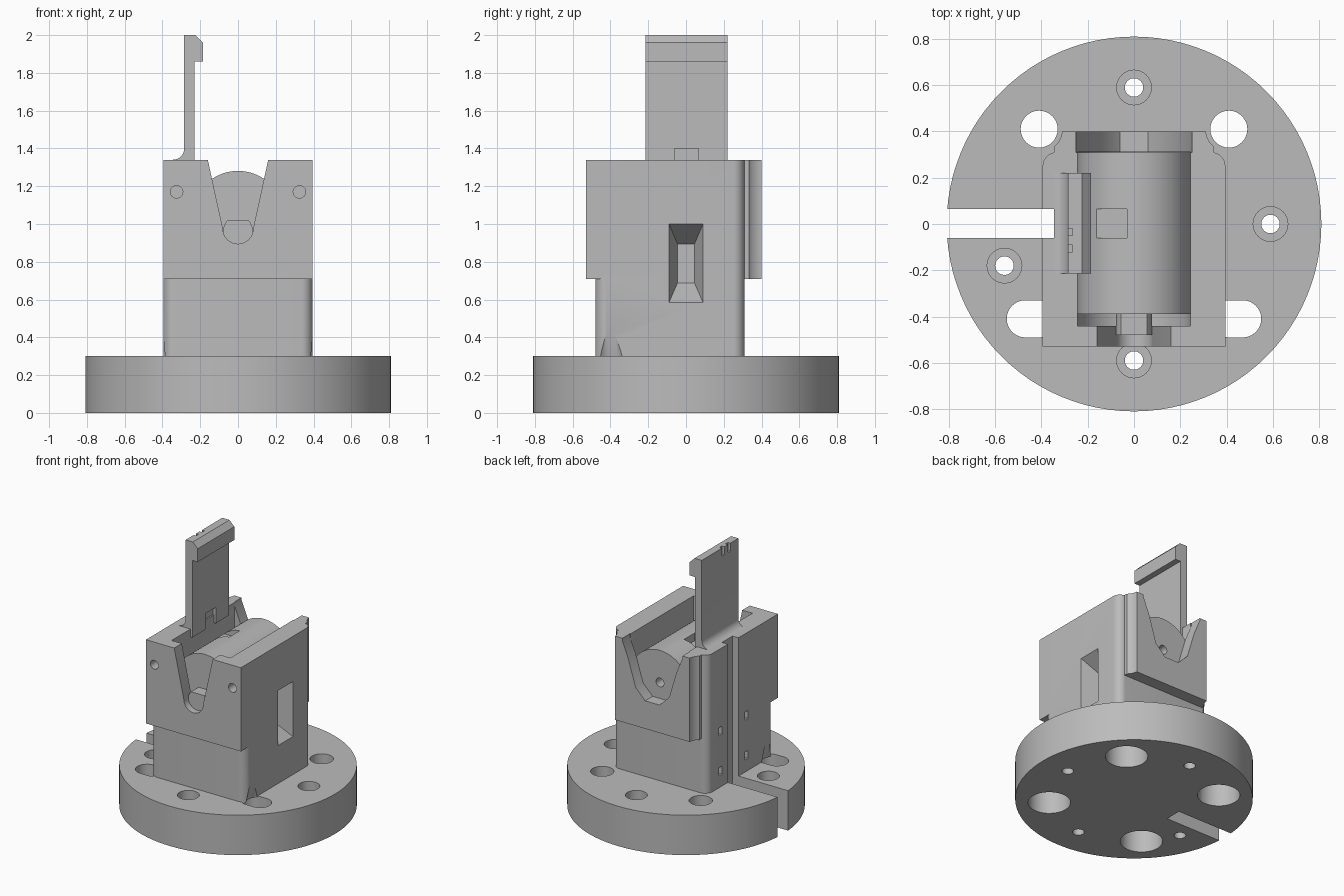
import bpy, bmesh, math
from mathutils import Vector

if "Cube" in bpy.data.objects:
    bpy.data.objects.remove(bpy.data.objects["Cube"])

grey = bpy.data.materials.new("plain grey")
grey.use_nodes = True
grey.diffuse_color = (0.5, 0.5, 0.5, 1)
grey.node_tree.nodes["Principled BSDF"].inputs["Base Color"].default_value = (0.5, 0.5, 0.5, 1)


def prism(name, pts, axis, lo, hi, top_scale=1.0, centre=(0, 0)):
    """Extrude a 2D outline along an axis, optionally tapering the far end."""
    place = {"x": lambda a, b, t: (t, a, b),
             "y": lambda a, b, t: (a, t, b),
             "z": lambda a, b, t: (a, b, t)}[axis]
    bm = bmesh.new()
    ends = []
    for t, s in ((lo, 1.0), (hi, top_scale)):
        ends.append([bm.verts.new(place(centre[0] + (a - centre[0]) * s,
                                        centre[1] + (b - centre[1]) * s, t)) for a, b in pts])
    bm.faces.new(ends[0])
    bm.faces.new(ends[1])
    n = len(pts)
    for i in range(n):
        j = (i + 1) % n
        bm.faces.new((ends[0][i], ends[0][j], ends[1][j], ends[1][i]))
    bmesh.ops.recalc_face_normals(bm, faces=bm.faces)
    mesh = bpy.data.meshes.new(name)
    bm.to_mesh(mesh)
    bm.free()
    mesh.materials.append(grey)
    ob = bpy.data.objects.new(name, mesh)
    bpy.context.collection.objects.link(ob)
    return ob


def arc(cx, cy, r, start=0, end=360, n=32):
    full = end - start == 360
    steps = n if full else n + 1
    angles = [math.radians(start + (end - start) * i / n) for i in range(steps)]
    return [(cx + r * math.cos(a), cy + r * math.sin(a)) for a in angles]


def box(name, x0, x1, y0, y1, z0, z1):
    return prism(name, [(x0, y0), (x1, y0), (x1, y1), (x0, y1)], "z", z0, z1)


def rod(name, a, b, r, axis, lo, hi, n=32, top_scale=1.0):
    return prism(name, arc(a, b, r, n=n), axis, lo, hi, top_scale, (a, b))


def combine(target, others, operation="DIFFERENCE"):
    """Apply booleans in turn and discard the helper objects."""
    for other in others:
        mod = target.modifiers.new("cut", "BOOLEAN")
        mod.operation, mod.object, mod.solver = operation, other, "EXACT"
        bpy.context.view_layer.objects.active = target
        bpy.ops.object.modifier_apply(modifier=mod.name)
        bpy.data.objects.remove(other)


# Round base with bolt holes, counterbores and a side slot
base = rod("round_base", 0, 0, 0.81, "z", 0, 0.30, n=96)
cuts = [box("slot", -1, -0.345, -0.06, 0.065, -0.1, 0.4)]
for x, y in ((0, 0.59), (0.59, 0), (0, -0.59), (-0.56, -0.18)):
    cuts += [rod("hole", x, y, 0.04, "z", -0.1, 0.4),
             rod("bore", x, y, 0.075, "z", 0.15, 0.4)]
for side in (-1, 1):
    cuts += [rod("back_hole", side * 0.41, 0.41, 0.08, "z", -0.1, 0.4),
             rod("back_bore", side * 0.41, 0.41, 0.145, "z", -0.1, 0.2),
             rod("front_bore", side * 0.41, -0.41, 0.145, "z", -0.1, 0.2)]
    slot = arc(0.47, -0.41, 0.08, -90, 90) + arc(0.41, -0.41, 0.08, 90, 270)
    cuts.append(prism("front_hole", [(side * x, y) for x, y in slot], "z", 0.1, 0.4))
combine(base, cuts)

# Narrow lower column with rounded corners, wider block above
def block_outline(front, front_r):
    w, back, r = 0.395, 0.31, 0.06
    pts = arc(w - r, back - r, r, 0, 90, 8) + arc(r - w, back - r, r, 90, 180, 8)
    if front_r:
        pts += arc(front_r - w, front + front_r, front_r, 180, 270, 8)
        pts += arc(w - front_r, front + front_r, front_r, 270, 360, 8)
    else:
        pts += [(-w, front), (w, front)]
    return pts


body = prism("body", block_outline(-0.53, 0), "z", 0.71, 1.34)
lower = prism("lower", block_outline(-0.48, 0.06), "z", 0.29, 0.72)
back_plate = box("back_plate", -0.345, 0.345, 0.25, 0.40, 0.71, 1.34)
combine(back_plate, [rod("relief", s * 0.41, 0.41, 0.1, "z", 0.6, 1.5) for s in (-1, 1)])
combine(body, [lower, back_plate], "UNION")

# Open trough, front gap, tapered front notch and wider back notch
trough = [(-0.245, 1.5)] + arc(0, 1.035, 0.245, 180, 360) + [(0.245, 1.5)]
front_notch = [(-0.16, 1.34), (-0.165, 1.5), (0.165, 1.5), (0.16, 1.34)]
front_notch += arc(0, 0.975, 0.08, 0, -180, 16)
half = [(0.25, 1.5), (0.25, 1.32), (0.20, 1.2), (0.14, 1.0), (0.06, 0.92)]
back_notch = half + [(-x, z) for x, z in reversed(half)]
cuts = [prism("trough", trough, "y", -0.44, 0.311),
        prism("front_notch", front_notch, "y", -0.6, -0.42),
        prism("back_notch", back_notch, "y", 0.31, 0.5),
        box("side_groove", -0.5, -0.345, -0.06, 0.065, 0.2, 1.5)]

# Tapered window in the side
window = [(-0.09, 0.585), (0.09, 0.585), (0.09, 1.0), (-0.09, 1.0)]
cuts.append(prism("window", window, "x", 0.396, 0.25, 0.5, (0, 0.79)))

# Pin holes, tie slots and corner clearances
for s in (-1, 1):
    cuts += [rod("pin_hole", s * 0.325, 1.17, 0.033, "y", -0.6, -0.4, 24),
             rod("clearance", s * 0.445, -0.40, 0.085, "z", 0.28, 0.64, 32, 0.02)]
    for z in (0.42, 0.72):
        y = s * 0.155
        cuts.append(box("tie_slot", -0.5, -0.33, y - 0.018, y + 0.018, z - 0.03, z + 0.03))
combine(body, cuts)

# Cylinder lying in the trough, with an end hole
core = rod("core_cylinder", 0, 1.035, 0.246, "y", -0.39, 0.31, 64)
combine(core, [rod("end_hole", 0, 1.04, 0.033, "y", 0.2, 0.4, 24),
               box("pocket", -0.3, -0.03, -0.06, 0.065, 1.22, 1.5)])

# Half-round shaft stub in the front notch
shaft = rod("shaft_stub", 0, 0.965, 0.078, "y", -0.48, -0.38)
combine(shaft, [box("flat", -0.2, 0.2, -0.6, -0.3, 1.02, 1.2)])

# Upright latch with a hooked top and a filleted foot
latch_profile = [(-0.23, 1.28), (-0.23, 1.86), (-0.185, 1.86), (-0.185, 1.96),
                 (-0.225, 2.0), (-0.285, 2.0)]
latch_profile += arc(-0.345, 1.40, 0.06, 0, -90, 8) + [(-0.345, 1.28)]
latch = prism("latch", latch_profile, "y", -0.215, 0.22)
combine(latch, [box("latch_pocket", -0.255, -0.1, -0.06, 0.065, 1.2, 1.4),
                box("foot_groove", -0.5, -0.345, -0.06, 0.065, 1.2, 1.5)]
        + [box("nick", -0.3, -0.265, y - 0.015, y + 0.015, 1.94, 2.1) for y in (-0.035, -0.105)])

# Smooth the round surfaces, keep edges crisp
bpy.ops.object.select_all(action="DESELECT")
for ob in (base, body, core, shaft, latch):
    ob.select_set(True)
bpy.context.view_layer.objects.active = body
bpy.ops.object.shade_smooth_by_angle(angle=math.radians(30))
